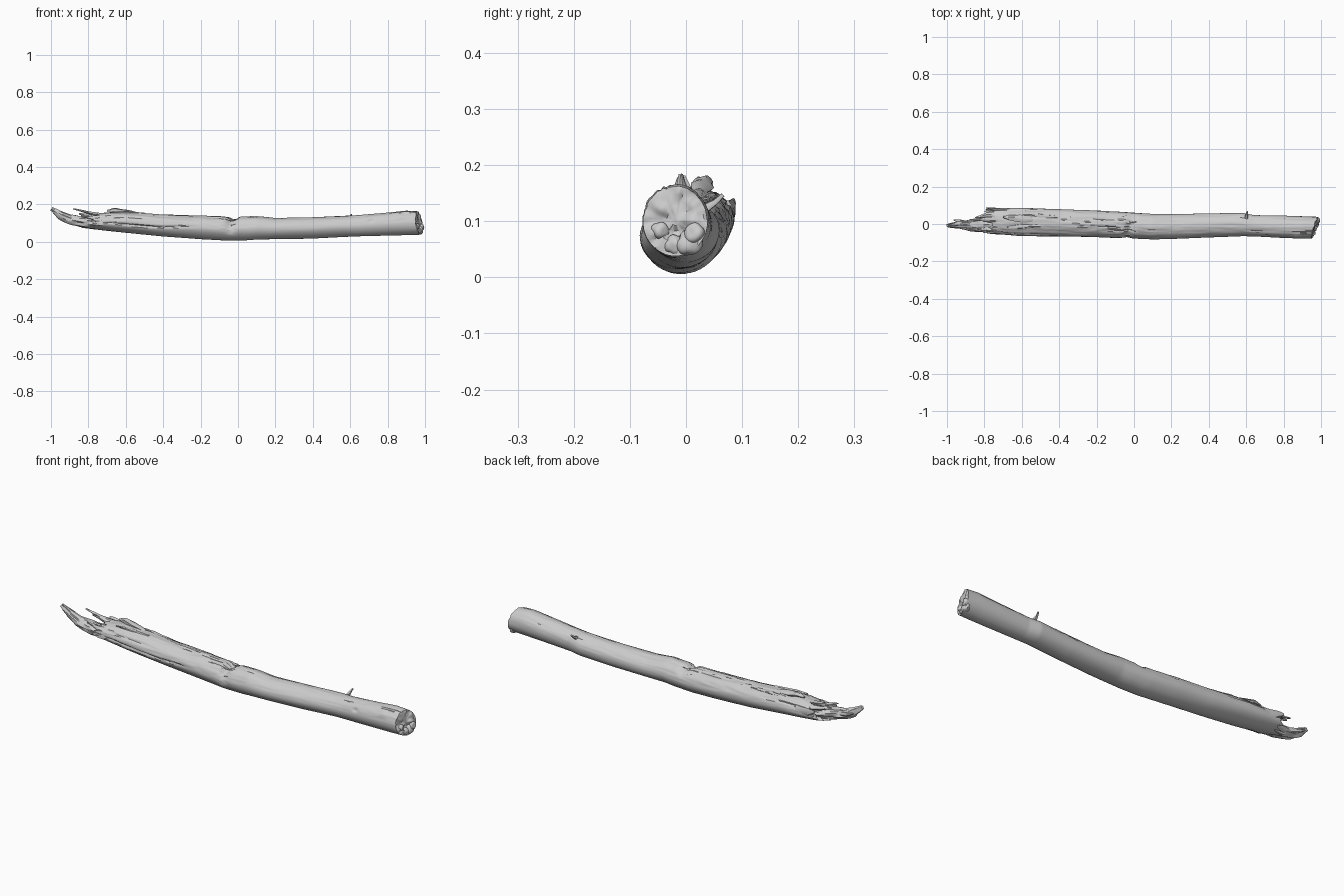
import bpy, bmesh, math, random
from mathutils import Vector, noise

if "Cube" in bpy.data.objects:
    bpy.data.objects.remove(bpy.data.objects["Cube"])

random.seed(4)
wood = bpy.data.materials.new("weathered_grey_wood")
wood.diffuse_color = (0.6, 0.6, 0.6, 1)
wood.use_nodes = True
wood.node_tree.nodes["Principled BSDF"].inputs["Base Color"].default_value = wood.diffuse_color


def finish(name, bm, angle=40):
    bmesh.ops.recalc_face_normals(bm, faces=bm.faces)
    me = bpy.data.meshes.new(name)
    bm.to_mesh(me)
    bm.free()
    ob = bpy.data.objects.new(name, me)
    bpy.context.collection.objects.link(ob)
    me.materials.append(wood)
    bpy.ops.object.select_all(action='DESELECT')
    ob.select_set(True)
    bpy.context.view_layer.objects.active = ob
    bpy.ops.object.shade_smooth_by_angle(angle=math.radians(angle))
    return ob


def skin(name, rings, angle=40):
    """Join closed rings of points into one capped tube."""
    bm = bmesh.new()
    vs = [[bm.verts.new(p) for p in r] for r in rings]
    n = len(rings[0])
    for a, b in zip(vs, vs[1:]):
        for i in range(n):
            j = (i + 1) % n
            bm.faces.new((a[i], a[j], b[j], b[i]))
    bm.faces.new(vs[0])
    bm.faces.new(vs[-1])
    return finish(name, bm, angle)


def sample(table, x):
    for a, b in zip(table, table[1:]):
        if x <= b[0]:
            t = max(0, (x - a[0]) / (b[0] - a[0]))
            return [p + (q - p) * t for p, q in zip(a[1:], b[1:])]
    return table[-1][1:]


def bump(x, c, w):
    return math.exp(-((x - c) / w) ** 2)


# x, y min, y max, z min, z max along the trunk
TRUNK = [
    (-0.86, -.040, .060, .078, .140), (-0.78, -.052, .084, .068, .148),
    (-0.68, -.060, .087, .056, .160), (-0.60, -.066, .086, .048, .162),
    (-0.40, -.066, .080, .029, .147), (-0.20, -.070, .072, .014, .140),
    (-0.05, -.077, .063, .006, .135), (0.05, -.080, .056, .008, .136),
    (0.10, -.083, .053, .012, .138), (0.20, -.080, .053, .014, .127),
    (0.40, -.071, .057, .017, .131), (0.58, -.066, .060, .026, .140),
    (0.64, -.067, .048, .029, .143), (0.80, -.075, .045, .034, .157),
    (0.90, -.078, .042, .036, .167), (1.00, -.076, .038, .038, .161)]
N, M = 64, 230


def trunk_point(x, a):
    y0, y1, z0, z1 = sample(TRUNK, x)
    c, s = math.cos(a), math.sin(a)
    k = 1 - 0.012 * (1 - math.cos(4 * a)) / 2
    # bark grooves run lengthwise, deeper on the worn upper side
    up = max(0, s + 0.25)
    left = 1.6 if x < 0 else 0.9
    g = noise.noise(Vector((x * 5, c * 7, s * 7)))
    h = noise.noise(Vector((x * 11 + 9, c * 14, s * 14)))
    k += 0.025 * noise.noise(Vector((x * 3, c * 1.5, s * 1.5)))
    k -= up * left * (0.07 * max(0, g) + 0.05 * max(0, h))
    # long torn crack along the left front
    if x < -0.1:
        k -= 0.13 * bump(a, 2.0 * math.pi - 5.25 + .15 * math.sin(9 * x) + 2.2, .08) * bump(x, -.5, .22)
    # cross notch in the middle, running over the top to the front
    notch = max(0, s * .8 - c * .4 + .1)
    k -= 0.30 * notch * bump(x, -0.02 + 0.02 * c, 0.022)
    # knots
    k -= 0.14 * bump(x, .71, .012) * bump(a, 2.72, .13)
    k += 0.06 * bump(x, .87, .02) * bump(a, 2.5, .2)
    return Vector((x, (y0 + y1) / 2 + (y1 - y0) / 2 * c * k,
                   (z0 + z1) / 2 + (z1 - z0) / 2 * s * k))


def left_end(a):
    c, s = math.cos(a), math.sin(a)
    jag = noise.noise(Vector((c * 6, s * 6, 2)))
    return -0.775 + 0.06 * jag + 0.05 * max(0, s - .2) * max(0, -c) - 0.035 * max(0, -s)


def right_end(a):
    c, s = math.cos(a), math.sin(a)
    return 0.968 + 0.018 * c - 0.008 * s + 0.006 * noise.noise(Vector((c * 4, s * 4, 7)))


angles = [2 * math.pi * i / N for i in range(N)]
body = []
for j in range(M + 1):
    t = j / M
    body.append([trunk_point(left_end(a) * (1 - t) + right_end(a) * t, a) for a in angles])


def end_rings(rim, depth):
    """Rough broken end: shrinking rings pushed in and out."""
    mid = sum(rim, Vector()) / len(rim)
    out = []
    for f in (.9, .76, .6, .44, .28, .12):
        r = []
        for p in rim:
            q = mid.lerp(p, f)
            q.x += depth * (1 - f) + .014 * noise.noise(Vector((3, q.y * 45, q.z * 45)))
            r.append(q)
        out.append(r)
    return out


rings = end_rings(body[0], 0.06)[::-1] + body + end_rings(body[-1], -0.004)
skin("trunk", rings, 45)


def splinter(name, path, n=12, rough=.25, steps=24):
    """Tapered shard; path rows are x, y, z, half width, half height."""
    rings = []
    seed = random.uniform(0, 50)
    for j in range(steps + 1):
        u = j / steps * (len(path) - 1)
        i = min(int(u), len(path) - 2)
        x, y, z, w, h = [p + (q - p) * (u - i) for p, q in zip(path[i], path[i + 1])]
        d = Vector(path[i + 1][:3]) - Vector(path[i][:3])
        side = Vector((0, 1, 0)) if abs(d.x) > abs(d.y) else Vector((1, 0, 0))
        up = side.cross(d).normalized()
        if up.z < 0:
            up = -up
        ring = []
        for m in range(n):
            a = 2 * math.pi * m / n
            c, s = math.cos(a), math.sin(a)
            k = 1 + rough * noise.noise(Vector((x * 14 + seed, c * 2.5, s * 2.5 + y * 9)))
            ring.append(Vector((x, y, z)) + side * w * c * k + up * h * s * k)
        rings.append(ring)
    return skin(name, rings)


# long broken tongue and shards at the torn left end
splinter("broken_tongue", [(-.64, .005, .098, .052, .036), (-.76, 0, .100, .050, .031),
                           (-.83, -.006, .106, .036, .027), (-.90, -.008, .118, .022, .023),
                           (-.95, -.006, .140, .018, .020), (-.998, -.008, .176, .007, .010)],
         n=20, rough=.4, steps=40)
splinter("tongue_fork", [(-.88, .004, .118, .012, .012), (-.93, .014, .132, .010, .008),
                         (-.965, .022, .146, .003, .003)])
SHARDS = [
    [(-.70, .020, .135, .018, .014), (-.80, .026, .155, .011, .007), (-.88, .022, .177, .003, .003)],
    [(-.70, .050, .125, .020, .018), (-.79, .045, .138, .013, .010), (-.85, .034, .150, .003, .004)],
    [(-.68, .072, .115, .013, .026), (-.75, .080, .122, .008, .018), (-.79, .086, .132, .003, .006)],
    [(-.68, -.025, .120, .020, .018), (-.78, -.030, .128, .012, .010), (-.84, -.026, .136, .003, .003)],
    [(-.54, .022, .150, .012, .008), (-.61, .028, .160, .022, .014),
     (-.66, .032, .170, .017, .012), (-.70, .036, .166, .004, .004)],
    [(-.50, -.010, .148, .008, .006), (-.60, -.012, .155, .012, .008), (-.68, -.018, .158, .003, .003)],
    [(-.40, .035, .137, .006, .005), (-.52, .045, .144, .011, .007), (-.60, .050, .148, .003, .003)]]
for i, path in enumerate(SHARDS):
    splinter("shard_%d" % (i + 1), path, n=10, rough=.5)

# small twig stub on the back
splinter("twig_stub", [(.60, .030, .120, .010, .010), (.602, .052, .134, .006, .006),
                       (.606, .066, .147, .004, .004)], n=8, steps=8)

# crumbled lumps on the sawn right end
for i, (x, y, z, r) in enumerate([(.974, .005, .062, .022), (.980, .016, .078, .018),
                                  (.966, -.020, .058, .018), (.958, -.045, .082, .016)]):
    bm = bmesh.new()
    bmesh.ops.create_icosphere(bm, subdivisions=3, radius=r)
    for v in bm.verts:
        v.co *= 1 + .3 * noise.noise(v.co * 60 + Vector((i * 5, 0, 0)))
        v.co.x *= .8
        v.co += Vector((x, y, z))
    finish("end_lump_%d" % (i + 1), bm)
